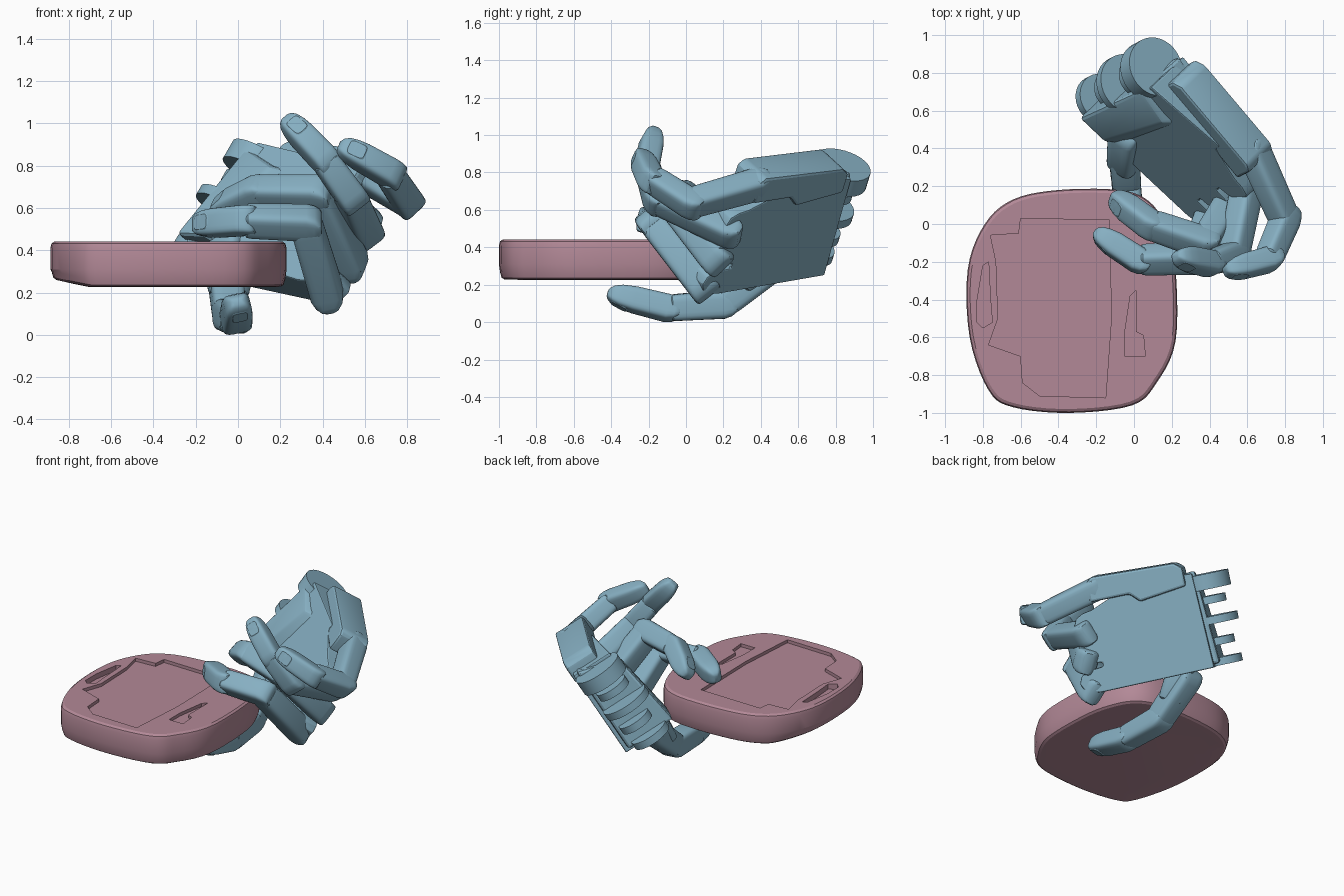
import bpy, bmesh, math
from mathutils import Vector as V

if "Cube" in bpy.data.objects:
    bpy.data.objects.remove(bpy.data.objects["Cube"])


def material(name, col):
    m = bpy.data.materials.new(name)
    m.diffuse_color = (*col, 1)
    m.use_nodes = True
    m.node_tree.nodes["Principled BSDF"].inputs["Base Color"].default_value = m.diffuse_color
    return m


BLUE = material("blue", (0.24, 0.43, 0.54))
PINK = material("pink", (0.45, 0.25, 0.31))


def shade(ob, angle):
    bpy.ops.object.select_all(action='DESELECT')
    ob.select_set(True)
    bpy.context.view_layer.objects.active = ob
    bpy.ops.object.shade_smooth_by_angle(angle=math.radians(angle))


def loft(name, rings, mat, bevel=0, angle=35):
    """Closed solid through rings of equal point count."""
    bm = bmesh.new()
    vs = [[bm.verts.new(p) for p in r] for r in rings]
    n = len(rings[0])
    for a, b in zip(vs, vs[1:]):
        for i in range(n):
            j = (i + 1) % n
            bm.faces.new((a[i], a[j], b[j], b[i]))
    bm.faces.new(vs[0][::-1])
    bm.faces.new(vs[-1])
    bmesh.ops.recalc_face_normals(bm, faces=bm.faces)
    if bevel:
        edges = [e for e in bm.edges if e.calc_face_angle(0) > .5]
        bmesh.ops.bevel(bm, geom=edges, offset=bevel, segments=2, profile=.5, affect='EDGES')
    me = bpy.data.meshes.new(name)
    bm.to_mesh(me)
    bm.free()
    ob = bpy.data.objects.new(name, me)
    bpy.context.collection.objects.link(ob)
    me.materials.append(mat)
    shade(ob, angle)
    return ob


def smooth_loop(pts, k=5):
    """Closed Catmull-Rom curve through 2D points."""
    out, n = [], len(pts)
    for i in range(n):
        a, b, c, d = (V(pts[(i + o) % n]) for o in (-1, 0, 1, 2))
        for s in range(k):
            t = s / k
            out.append(0.5 * (2 * b + (c - a) * t + (2 * a - 5 * b + 4 * c - d) * t * t
                              + (3 * b - a - 3 * c + d) * t ** 3))
    return out


# Plate: rounded slab, its underside rising a little toward the left edge
outline = smooth_loop([(-.64, .13), (-.4, .18), (-.08, .18), (.08, .12), (.17, -.02), (.22, -.24),
                       (.22, -.62), (.12, -.84), (-.01, -.96), (-.34, -1), (-.64, -.97),
                       (-.77, -.88), (-.87, -.6), (-.88, -.24), (-.79, .0)])
mid = V((-.33, -.41))


def plate_ring(z, s):
    pts = [mid + (p - mid) * s for p in outline]
    return [V((*p, z + (.2 * max(0, -.7 - p.x) if z < .3 else 0))) for p in pts]


plate = loft("plate", [plate_ring(z, s) for z, s in
                       ((.226, .8), (.228, .95), (.237, .975), (.265, .99), (.31, 1),
                        (.41, 1), (.432, .99), (.442, .965))], PINK)

# Shallow recesses in the plate top
recesses = [
    (.42, [(-.13, .02), (-.6, .03), (-.61, -.05), (-.76, -.06), (-.73, -.2), (-.72, -.5), (-.77, -.64),
           (-.6, -.7), (-.59, -.84), (-.5, -.91), (-.15, -.92), (-.12, -.5)]),
    (.405, [(-.77, -.2), (-.8, -.22), (-.83, -.4), (-.83, -.52), (-.8, -.55), (-.75, -.52), (-.76, -.4)]),
    (.42, [(.01, -.35), (-.02, -.38), (-.05, -.58), (-.05, -.7), (.06, -.7), (.05, -.59), (.01, -.57)]),
]
for floor, pts in recesses:
    cut = loft("recess_cutter", [[V((x, y, z)) for x, y in pts] for z in (floor, .6)], PINK)
    cut.hide_render = True
    bpy.context.view_layer.objects.active = plate
    m = plate.modifiers.new("recess", 'BOOLEAN')
    m.operation, m.object, m.solver = 'DIFFERENCE', cut, 'EXACT'
    bpy.ops.object.modifier_apply(modifier=m.name)
    bpy.data.objects.remove(cut)
shade(plate, 18)

# Palm frame: A toward the wrist, B toward the little finger, N out of the back of the hand
O = V((.45, .125, .15))
N = V((.61, .58, -.53)).normalized()
A = V((-.62, .77, .12))
A = (A - N * A.dot(N)).normalized()
B = N.cross(A)


def hand(a, b, n):
    return O + A * a + B * b + N * n


# Palm slab with three knuckle lobes, thicker toward the wrist and the thumb
prof = [(.8, 0), (.06, -.01)]
for i in range(3):
    a, b = .02 * i, .185 * i
    prof += [(a, b), (a - .05, b + .025), (a - .07, b + .07), (a - .05, b + .115), (a, b + .14),
             (.1, b + .15), (.1, b + .178)]
prof = prof[:-1] + [(.3, .6), (.3, .64), (.78, .62)]
loft("palm", [[hand(a, b, 0) for a, b in prof],
              [hand(a, b, -.2 - .17 * a + .09 * b) for a, b in prof]], BLUE, .008, 20)

# Heel of the hand, and the side bar that carries the little finger
loft("palm_heel", [[hand(.36, .02, -.03), hand(.84, .02, -.03), hand(.8, .64, -.03), hand(.36, .6, -.03)],
                   [hand(.66, .06, -.37), hand(.84, .03, -.38), hand(.8, .56, -.31), hand(.58, .5, -.29)]], BLUE, .02, 20)
bar = [(.1, .57), (.1, .7), (.14, .73), (.68, .71), (.73, .67), (.73, .55), (.42, .51), (.36, .57)]
loft("side_bar", [[hand(a, b, n) for a, b in bar] for n in (.02, -.19)], BLUE, .016, 20)


def disc(name, c, axis, r, th, n=32):
    u = axis.orthogonal().normalized()
    w = axis.normalized().cross(u)
    ring = [u * math.cos(2 * math.pi * i / n) + w * math.sin(2 * math.pi * i / n) for i in range(n)]
    ax = axis.normalized()
    return loft(name, [[c + ax * s + p * r for p in ring] for s in (-th / 2, th / 2)], BLUE)


# Wrist hinge lugs
for b, r, n, th in ((.03, .13, -.2, .05), (.16, .11, -.17, .05), (.3, .16, -.19, .05),
                    (.43, .11, -.17, .05), (.55, .16, -.16, .1)):
    disc("wrist_lug", hand(.84, b, n), B, r, th)

SECT = []
for i in range(24):
    t = 2 * math.pi * (i + .5) / 24
    c, s = math.cos(t), math.sin(t)
    SECT.append((math.copysign(abs(c) ** .45, c), math.copysign(abs(s) ** .45, s)))


def segment(name, p, q, axis, w0, w1, h0, h1, tip=False):
    """Rounded finger bone from p to q, width along the hinge axis."""
    u = (q - p).normalized()
    ax = (axis - u * axis.dot(u)).normalized()
    dn = u.cross(ax)
    d = (q - p).length
    st = [(-.075, .88, .35), (-.065, .97, .6), (-.04, 1, .85), (0, 1, 1)]
    st += ([(d * .55, 1, 1), (d - .07, .94, .88), (d - .03, .8, .68), (d - .008, .58, .42), (d, .35, .2)] if tip
           else [(d - .05, 1, 1), (d - .025, .97, .97), (d - .015, .85, .85)])
    rings = []
    for s, a, b in st:
        k = min(max(s / d, 0), 1)
        w, h = (w0 + (w1 - w0) * k) * a, (h0 + (h1 - h0) * k) * b
        rings.append([p + u * s + ax * x * w / 2 + dn * y * h / 2 for x, y in SECT])
    loft(name, rings, BLUE, angle=32)
    return u, ax, dn, d


def finger(name, joints, w):
    js = [V(j) for j in joints]
    axis = (js[-2] - js[-3]).cross(js[-1] - js[-2]).normalized()
    first = (js[1] - js[0]).cross(js[2] - js[1]).normalized()
    parts = ("lower", "middle", "tip")
    for i in range(3):
        ax = first if i < 2 else axis
        k = 1 - .07 * i
        u, ax, dn, d = segment(f"{name}_{parts[i]}", js[i], js[i + 1], ax, w * k, w * (k - .06),
                               w * k, w * (k - .07), i == 2)
        disc(f"{name}_joint", js[i], ax, w * k * .44, w * k * .8, 24)
    # Fingernail plate on the outer side of the tip
    c = js[3] - u * .075 + dn * w * .345
    dn2 = (dn + u * .25).normalized()
    u2 = ax.cross(dn2)
    loft(f"{name}_nail", [[c + dn2 * s + u2 * x * .05 * f + ax * y * .042 * f for x, y in SECT]
                          for s, f in ((-.03, 1), (-.004, 1), (.002, .85))], BLUE)


finger("index_finger", [(.42, .08, .2), (.32, -.18, .53), (.02, -.19, .54), (-.21, -.04, .52)], .16)
finger("middle_finger", [(.53, .155, .345), (.37, -.1, .67), (.08, .0, .675), (-.12, .15, .58)], .16)
finger("ring_finger", [(.605, .22, .485), (.53, -.16, .66), (.40, -.21, .84), (.22, -.17, 1.03)], .15)
finger("little_finger", [(.64, .375, .735), (.80, .02, .635), (.71, -.19, .77), (.48, -.25, .9)], .15)

# Thumb reaching beneath the plate
finger("thumb", [(-.06, .45, .29), (-.04, .2, .095), (-.01, -.1, .075), (.0, -.42, .155)], .165)
segment("thumb_base", hand(.6, .08, -.22), V((-.05, .3, .18)), B, .18, .16, .22, .16)
